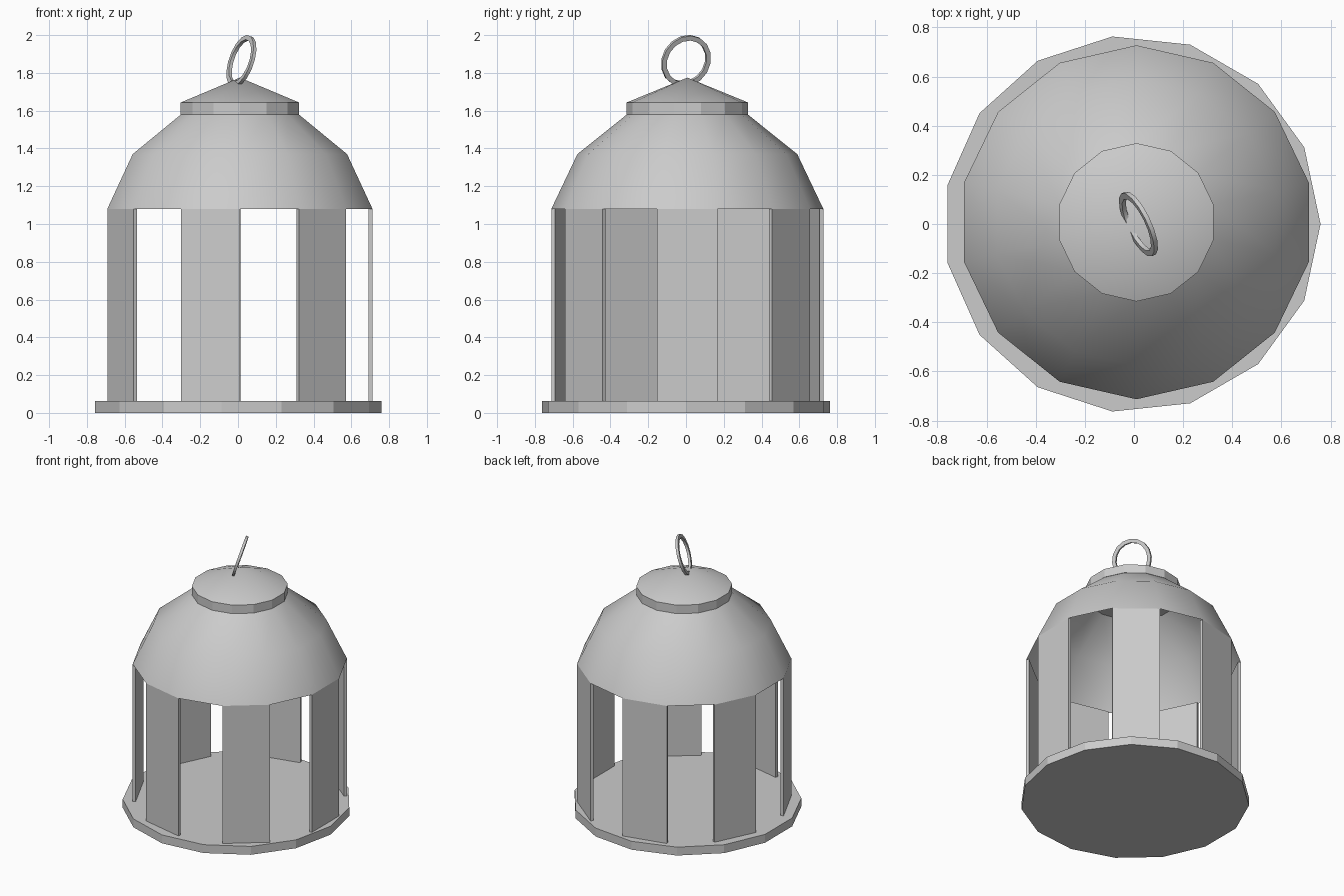
import bpy, bmesh, math
from mathutils import Vector, Matrix

if "Cube" in bpy.data.objects:
    bpy.data.objects.remove(bpy.data.objects["Cube"])

CX, CY = 0.01, 0.007          # axis of the lantern body
SIDES = 14


def finish(bm, name, angle=None, recalc=True):
    if recalc:
        bmesh.ops.recalc_face_normals(bm, faces=bm.faces)
    me = bpy.data.meshes.new(name)
    bm.to_mesh(me)
    bm.free()
    ob = bpy.data.objects.new(name, me)
    bpy.context.collection.objects.link(ob)
    if angle:
        bpy.ops.object.select_all(action='DESELECT')
        bpy.context.view_layer.objects.active = ob
        ob.select_set(True)
        bpy.ops.object.shade_smooth_by_angle(angle=math.radians(angle))
    return ob


def lathe(profile, sides, start, centre, cap_bottom=False, cap_top=False):
    """Stack of polygon rings from (radius, z) points; radius 0 is an apex."""
    bm = bmesh.new()
    rings = []
    for r, z in profile:
        if r == 0:
            rings.append([bm.verts.new((centre[0], centre[1], z))] * sides)
        else:
            rings.append([bm.verts.new((centre[0] + r * math.cos(start + math.tau * i / sides),
                                        centre[1] + r * math.sin(start + math.tau * i / sides), z))
                          for i in range(sides)])
    for a, b in zip(rings, rings[1:]):
        for i in range(sides):
            j = (i + 1) % sides
            bm.faces.new(list(dict.fromkeys((a[i], a[j], b[j], b[i]))))
    if cap_bottom:
        bm.faces.new(rings[0][::-1])
    if cap_top:
        bm.faces.new(rings[-1])
    return bm


# Base plate
finish(lathe([(0.767, 0), (0.767, 0.062)], 15, 0, (-0.008, 0), True, True), "base_plate")

# Open dome roof
dome = lathe([(0.72, 1.08), (0.582, 1.37), (0.32, 1.58)], SIDES, math.pi / 2, (CX, CY))
finish(dome, "dome_roof", 60)

# Closed cap with low cone
cap = lathe([(0.322, 1.58), (0.322, 1.643), (0, 1.775)], SIDES, math.pi / 2, (CX, CY), True)
finish(cap, "roof_cap", 20)

# Wall panels on every other side, thickness going inward
for k in range(0, SIDES, 2):
    bm = bmesh.new()
    a0 = math.pi / 2 + math.tau * k / SIDES
    a1 = a0 + math.tau / SIDES
    p, q = (Vector((CX + 0.72 * math.cos(a), CY + 0.72 * math.sin(a), 0.06)) for a in (a0, a1))
    mid = (a0 + a1) / 2
    inward = Vector((-math.cos(mid), -math.sin(mid), 0)) * 0.02
    base = bm.faces.new([bm.verts.new(v) for v in (p, q, q + inward, p + inward)])
    top = bmesh.ops.extrude_face_region(bm, geom=[base])
    bmesh.ops.translate(bm, vec=(0, 0, 1.02),
                        verts=[v for v in top["geom"] if isinstance(v, bmesh.types.BMVert)])
    finish(bm, f"wall_panel_{k // 2 + 1}")

# Tilted hanging ring with a rectangular section
w = 0.009
ring = lathe([(0.142, -w), (0.142, w), (0.116, w), (0.116, -w), (0.142, -w)], 16, 0, (0, 0))
bmesh.ops.remove_doubles(ring, verts=ring.verts, dist=0.0001)
tilt = Vector((0, 0, 1)).rotation_difference(Vector((0.86, 0.41, -0.3))).to_matrix().to_4x4()
bmesh.ops.transform(ring, matrix=Matrix.Translation((0.018, 0, 1.863)) @ tilt, verts=ring.verts)
finish(ring, "hanging_ring", 40)
